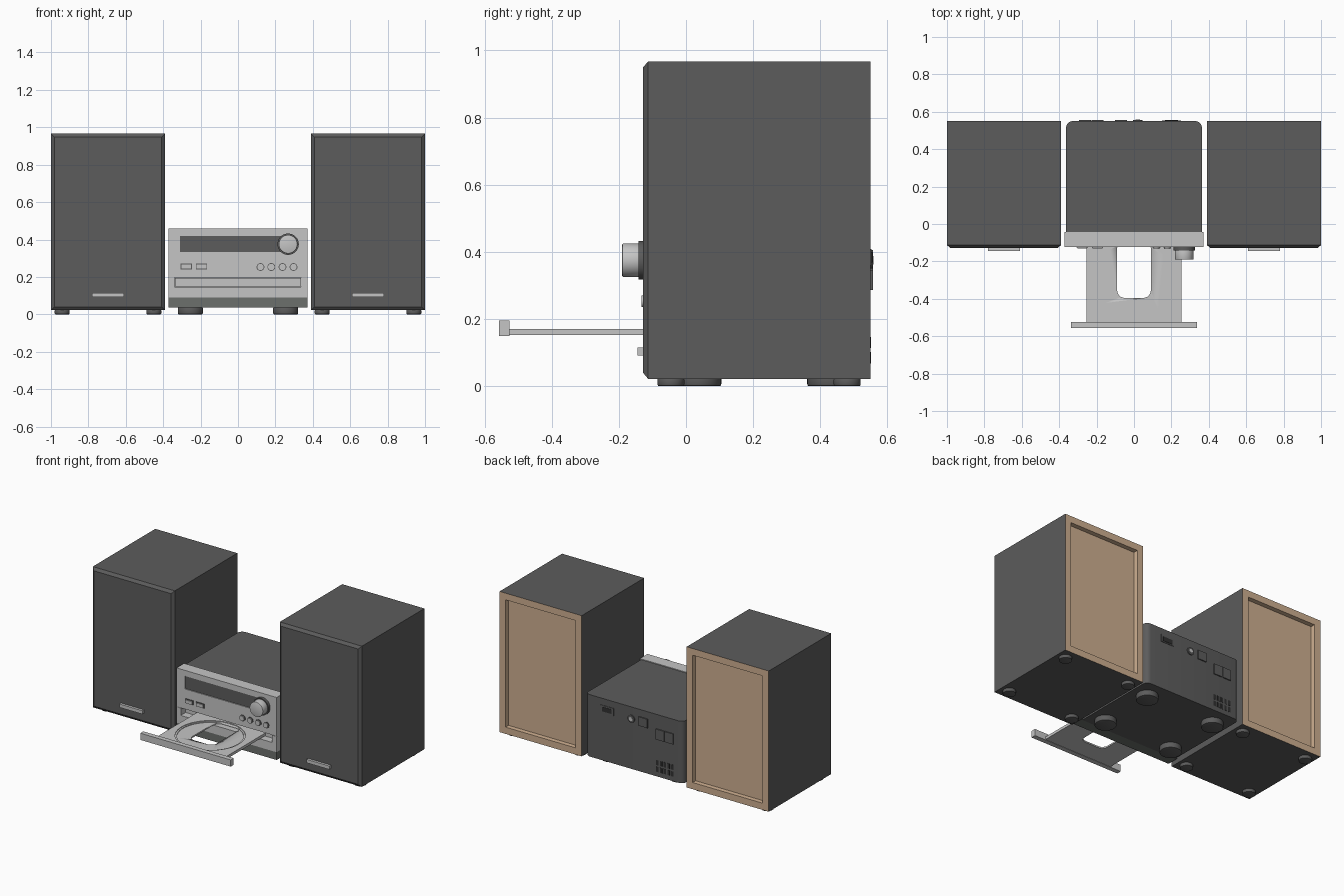
import bpy, bmesh, math
from mathutils import Matrix, Vector

if "Cube" in bpy.data.objects:
    bpy.data.objects.remove(bpy.data.objects["Cube"])


def material(name, r, g, b):
    m = bpy.data.materials.new(name)
    m.diffuse_color = (r, g, b, 1)
    m.use_nodes = True
    m.node_tree.nodes["Principled BSDF"].inputs["Base Color"].default_value = m.diffuse_color
    return m


DARK = material("charcoal", 0.107, 0.107, 0.107)
SILVER = material("silver", 0.56, 0.56, 0.56)
WOOD = material("wood", 0.62, 0.43, 0.28)
GREY = material("mid_grey", 0.15, 0.16, 0.15)
BLACK = material("black", 0.03, 0.03, 0.03)


def finish(name, bm, mats, smooth=False):
    me = bpy.data.meshes.new(name)
    bmesh.ops.recalc_face_normals(bm, faces=bm.faces)
    bm.to_mesh(me)
    bm.free()
    ob = bpy.data.objects.new(name, me)
    bpy.context.collection.objects.link(ob)
    for m in mats:
        me.materials.append(m)
    if smooth:
        bpy.ops.object.select_all(action='DESELECT')
        ob.select_set(True)
        bpy.context.view_layer.objects.active = ob
        bpy.ops.object.shade_smooth_by_angle(angle=math.radians(35))
    return ob


def box_mesh(lo, hi):
    bm = bmesh.new()
    lo, hi = Vector(lo), Vector(hi)
    bmesh.ops.create_cube(bm, size=1, matrix=Matrix.Translation((lo + hi) / 2)
                          @ Matrix.Diagonal((*(hi - lo), 1)))
    return bm


def box(name, lo, hi, mat, bevel=0, pick=None):
    """Box from corner to corner; bevel rounds the vertical edges chosen by pick."""
    bm = box_mesh(lo, hi)
    if bevel:
        edges = [e for e in bm.edges
                 if abs(e.verts[0].co.z - e.verts[1].co.z) > 1e-4
                 and (pick is None or pick(e.verts[0].co))]
        bmesh.ops.bevel(bm, geom=edges, offset=bevel, segments=6,
                        profile=0.5, affect='EDGES')
    return finish(name, bm, [mat], bool(bevel))


def cylinder(name, centre, r, depth, mat, axis='Z', sides=40, bevel=0, r2=None):
    bm = bmesh.new()
    rot = Matrix.Rotation(math.pi / 2, 4, 'X') if axis == 'Y' else Matrix()
    bmesh.ops.create_cone(bm, cap_ends=True, segments=sides, radius1=r,
                          radius2=r if r2 is None else r2, depth=depth,
                          matrix=Matrix.Translation(centre) @ rot)
    if bevel:
        rims = [e for e in bm.edges if any(len(f.verts) > 4 for f in e.link_faces)]
        bmesh.ops.bevel(bm, geom=rims, offset=bevel, segments=2,
                        profile=0.5, affect='EDGES')
    return finish(name, bm, [mat], True)


def cut(ob, cutters):
    """Subtract the cutters from ob, then remove them."""
    for c in cutters:
        mod = ob.modifiers.new("cut", 'BOOLEAN')
        mod.operation, mod.solver, mod.object = 'DIFFERENCE', 'EXACT', c
        c.hide_render = True
        bpy.ops.object.select_all(action='DESELECT')
        bpy.context.view_layer.objects.active = ob
        ob.select_set(True)
        bpy.ops.object.modifier_apply(modifier=mod.name)
        bpy.data.objects.remove(c)


# Speakers: chamfered front, recessed wooden back, badge and feet
for side, s in (("left", -1), ("right", 1)):
    cx = 0.695 * s
    bm = box_mesh((cx - 0.305, -0.113, 0.022), (cx + 0.305, 0.55, 0.967))
    bm.faces.ensure_lookup_table()
    front = min(bm.faces, key=lambda f: f.calc_center_median().y)
    back = max(bm.faces, key=lambda f: f.calc_center_median().y)
    bmesh.ops.inset_region(bm, faces=[front], thickness=0.018, use_even_offset=True)
    for v in front.verts:
        v.co.y = -0.128
    bmesh.ops.inset_region(bm, faces=[back], thickness=0.045, use_even_offset=True)
    bmesh.ops.inset_region(bm, faces=[back], thickness=0.001, use_even_offset=True)
    for v in back.verts:
        v.co.y = 0.52
    for f in bm.faces:
        f.material_index = int(f.calc_center_median().y > 0.5)
    finish(side + "_speaker", bm, [DARK, WOOD])
    box(side + "_badge", (cx - 0.085, -0.145, 0.092),
        (cx + 0.085, -0.12, 0.115), SILVER)
    for dx in (-0.245, 0.245):
        for y in (-0.045, 0.48):
            cylinder(side + "_speaker_foot", (cx + dx, y, 0.0125),
                     0.04, 0.025, DARK, bevel=0.005)

# Receiver body with rounded rear corners, and its feet
box("receiver_body", (-0.363, -0.05, 0.037), (0.363, 0.55, 0.453), DARK,
    0.035, lambda p: p.y > 0)
for x in (-0.255, 0.255):
    for y in (0.038, 0.428):
        cylinder("receiver_foot", (x, y, 0.02), 0.067, 0.04, DARK, bevel=0.006)

# Front panel with display window and tray slot cut into it
panel = box("front_panel", (-0.372, -0.122, 0.09), (0.372, -0.042, 0.458), SILVER)
cut(panel, [box("slot_cutter", (-0.34, -0.2, 0.147), (0.338, -0.07, 0.196), SILVER),
            box("display_cutter", (-0.31, -0.2, 0.333), (0.268, -0.112, 0.42), SILVER),
            box("seam_cutter", (-0.4, -0.2, 0.196), (0.4, -0.119, 0.199), SILVER)])
box("panel_base", (-0.372, -0.12, 0.037), (0.372, -0.042, 0.09), GREY)
box("display", (-0.31, -0.116, 0.333), (0.268, -0.11, 0.42), DARK)

# Volume knob and buttons
cylinder("knob_ring", (0.268, -0.13, 0.375), 0.057, 0.022, DARK, 'Y', 48)
cylinder("volume_knob", (0.268, -0.158, 0.375), 0.05, 0.064, SILVER, 'Y', 48, 0.004)
for x in (-0.277, -0.195):
    box("button_rim", (x - 0.03, -0.126, 0.241), (x + 0.03, -0.12, 0.271), DARK)
    box("flat_button", (x - 0.026, -0.132, 0.245), (x + 0.026, -0.12, 0.267), SILVER)
for x in (0.12, 0.178, 0.238, 0.297):
    cylinder("button_rim", (x, -0.123, 0.253), 0.021, 0.006, DARK, 'Y', 24)
    cylinder("round_button", (x, -0.126, 0.253), 0.017, 0.014, SILVER, 'Y', 24)

# Open disc tray with stepped disc well and rounded opening
tray = box("disc_tray", (-0.255, -0.53, 0.152), (0.255, -0.072, 0.17), SILVER)
cut(tray, [cylinder("outer_well_cutter", (0, -0.295, 0.176), 0.214, 0.02, SILVER, sides=64),
           cylinder("inner_well_cutter", (0, -0.295, 0.172), 0.203, 0.02, SILVER, sides=64),
           box("opening_cutter", (-0.09, -0.395, 0.1), (0.09, -0.09, 0.2), SILVER, 0.04)])
box("tray_front", (-0.336, -0.557, 0.15), (0.336, -0.525, 0.195), SILVER)

# Rear connectors: power inlet, aerial jack, socket and speaker terminals
box("power_inlet", (0.15, 0.545, 0.36), (0.25, 0.553, 0.408), DARK)
box("power_inlet_hole", (0.165, 0.55, 0.368), (0.235, 0.555, 0.398), BLACK)
cylinder("aerial_jack", (0.02, 0.551, 0.375), 0.025, 0.012, DARK, 'Y', 24)
cylinder("aerial_pin", (0.02, 0.553, 0.375), 0.013, 0.012, SILVER, 'Y', 16)
box("rear_socket", (-0.102, 0.545, 0.345), (-0.038, 0.557, 0.405), DARK)
for x in (-0.195, -0.262):
    box("speaker_terminal", (x - 0.031, 0.545, 0.287), (x + 0.031, 0.557, 0.357), DARK)

# Rear vent slots
for i in range(5):
    for z in (0.085, 0.13):
        x = -0.172 - 0.028 * i
        box("vent_slot", (x - 0.009, 0.546, z - 0.017), (x + 0.009, 0.551, z + 0.017), BLACK)
